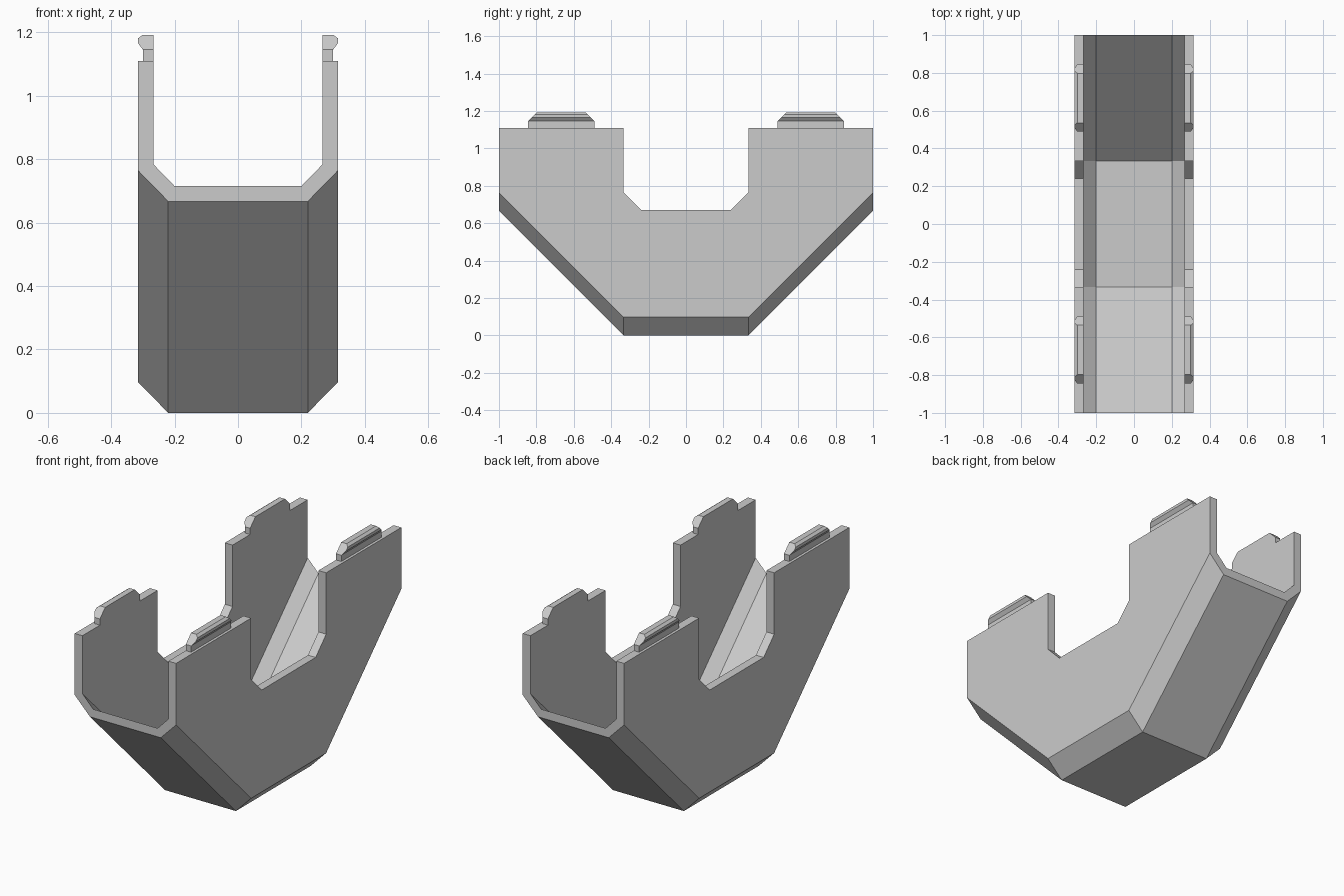
import bpy
import bmesh

cube = bpy.data.objects.get("Cube")
if cube:
    bpy.data.objects.remove(cube, do_unlink=True)

grey = bpy.data.materials.new("light_grey")
grey.use_nodes = True
colour = (0.6, 0.6, 0.6, 1)
grey.diffuse_color = colour
grey.node_tree.nodes["Principled BSDF"].inputs["Base Color"].default_value = colour

HALF, WALL_IN, TOP = 0.315, 0.267, 1.11   # outer and inner wall, wall top
BEND, RISE = 0.333, 0.667                 # flat half length, height gained at the ends


def loft(name, sections):
    """Join matching rings of points into a closed solid."""
    bm = bmesh.new()
    rings = [[bm.verts.new(p) for p in ring] for ring in sections]
    n = len(rings[0])
    for a, b in zip(rings, rings[1:]):
        for i in range(n):
            j = (i + 1) % n
            bm.faces.new((a[i], a[j], b[j], b[i]))
    bm.faces.new(rings[0])
    bm.faces.new(rings[-1])
    bmesh.ops.recalc_face_normals(bm, faces=bm.faces)
    mesh = bpy.data.meshes.new(name)
    bm.to_mesh(mesh)
    bm.free()
    mesh.materials.append(grey)
    obj = bpy.data.objects.new(name, mesh)
    bpy.context.collection.objects.link(obj)
    return obj


def channel_ring(y):
    """U-shaped cross-section whose floor climbs towards both ends."""
    lift = max(0, abs(y) - BEND) / (1 - BEND) * RISE
    right = [(HALF, TOP), (HALF, 0.097 + lift), (0.22, lift)]
    inner = [(0.2, 0.048 + lift), (WALL_IN, 0.117 + lift), (WALL_IN, TOP)]
    mirror = lambda pts: [(-x, z) for x, z in reversed(pts)]
    outline = right + mirror(right) + mirror(inner) + inner
    return [(x, y, z) for x, z in outline]


# Channel body with sloped ends
body = loft("channel_body", [channel_ring(y) for y in (-1, -BEND, BEND, 1)])

# Chamfered notch through both side walls
half_notch = [(BEND, 1.5), (BEND, 0.765), (0.24, 0.67)]
notch = half_notch + [(-y, z) for y, z in reversed(half_notch)]
cutter = loft("notch_cutter", [[(x, y, z) for y, z in notch] for x in (-1, 1)])
cutter.hide_render = True
cut = body.modifiers.new("notch", "BOOLEAN")
cut.operation = "DIFFERENCE"
cut.solver = "EXACT"
cut.object = cutter
bpy.context.view_layer.objects.active = body
bpy.ops.object.modifier_apply(modifier=cut.name)
bpy.data.objects.remove(cutter, do_unlink=True)

# Clip tabs on the wall tops: straight neck and outward hook with sloped ends
NECK_TOP, TAB_HALF, TAB_Y = 1.145, 0.178, 0.667
neck = [(WALL_IN, TOP - 0.01), (0.3, TOP - 0.01), (0.3, NECK_TOP), (WALL_IN, NECK_TOP)]
hook = [(WALL_IN, NECK_TOP), (0.3, NECK_TOP), (HALF, 1.165),
        (HALF, 1.181), (0.3, 1.192), (WALL_IN, 1.192)]
for side, sx in (("left", 1), ("right", -1)):
    for end, sy in (("front", -1), ("back", 1)):
        for part, outline in (("neck", neck), ("hook", hook)):
            loft(f"{end}_{side}_tab_{part}", [
                [(sx * x, sy * TAB_Y + d * (TAB_HALF - max(0, z - NECK_TOP)), z)
                 for x, z in outline] for d in (-1, 1)])
